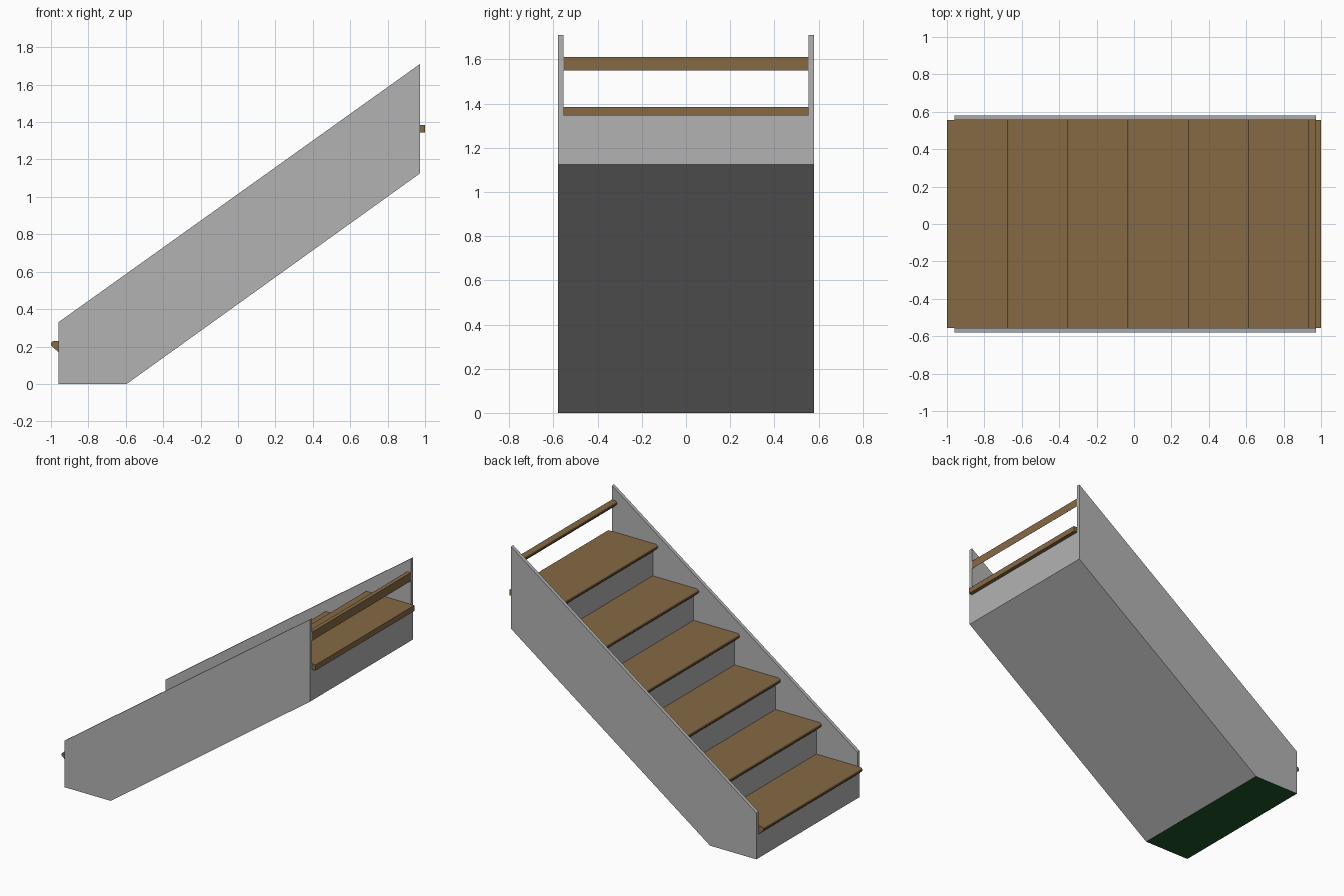
import bpy, bmesh

old = bpy.data.objects.get("Cube")
if old:
    bpy.data.objects.remove(old, do_unlink=True)


def material(name, rgb):
    m = bpy.data.materials.new(name)
    m.use_nodes = True
    m.diffuse_color = (*rgb, 1)
    m.node_tree.nodes["Principled BSDF"].inputs["Base Color"].default_value = (*rgb, 1)
    return m


grey = material("grey paint", (0.45, 0.45, 0.45))
wood = material("brown wood", (0.238, 0.144, 0.06))
green = material("green base", (0.012, 0.09, 0.022))


def extrude(name, profile, y0, y1, mats):
    """Extrude an x-z outline from y0 to y1; downward faces use the last material."""
    bm = bmesh.new()
    face = bm.faces.new([bm.verts.new((x, y0, z)) for x, z in profile])
    new = bmesh.ops.extrude_face_region(bm, geom=[face])["geom"]
    bmesh.ops.translate(bm, vec=(0, y1 - y0, 0),
                        verts=[v for v in new if isinstance(v, bmesh.types.BMVert)])
    bmesh.ops.recalc_face_normals(bm, faces=bm.faces)
    for f in bm.faces:
        if f.normal.z < -0.95:
            f.material_index = len(mats) - 1
    mesh = bpy.data.meshes.new(name)
    bm.to_mesh(mesh)
    bm.free()
    for m in mats:
        mesh.materials.append(m)
    ob = bpy.data.objects.new(name, mesh)
    bpy.context.collection.objects.link(ob)
    return ob


STEPS, RUN, RISE = 6, 0.322, 0.231
LOW, HIGH, FOOT = -0.96, 0.972, -0.595
INNER, OUTER = 0.555, 0.58
UNDER = 0.19          # underside of the first tread
SLAB = 0.04           # tread thickness

# Side panels
side = [(LOW, 0), (FOOT, 0), (HIGH, 1.125), (HIGH, 1.71), (LOW, 0.33)]
for label, s in (("left", 1), ("right", -1)):
    extrude(f"{label}_side_panel", side, s * INNER, s * OUTER, [grey, green])

# Solid stepped body with risers
steps = []
for i in range(STEPS):
    x, z = LOW + i * RUN, UNDER + i * RISE
    steps += [(x, z), (x + RUN, z)]
body = [(LOW, 0)] + steps + [(HIGH, 1.125), (FOOT, 0)]
extrude("stepped_body", body, -INNER, INNER, [grey, green])

# Rounded front edge, relative to the riser line and tread top
nose = [(0, -0.06), (-0.034, -0.03), (-0.04, -0.022), (-0.04, -0.012),
        (-0.034, -0.004), (-0.025, 0)]

# Treads, the top one projecting past the end
for i in range(STEPS):
    x, top = LOW + i * RUN, UNDER + SLAB + i * RISE
    back = 1.0 if i == STEPS - 1 else x + RUN
    outline = [(x + a, top + b) for a, b in nose]
    outline += [(back, top), (back, top - SLAB), (x, top - SLAB)]
    extrude(f"tread_{i + 1}", outline, -INNER, INNER, [wood])

# Rail across the top
rail = [(HIGH + a, 1.61 + b) for a, b in nose] + [(HIGH, 1.61)]
extrude("top_rail", rail, -INNER, INNER, [wood])
